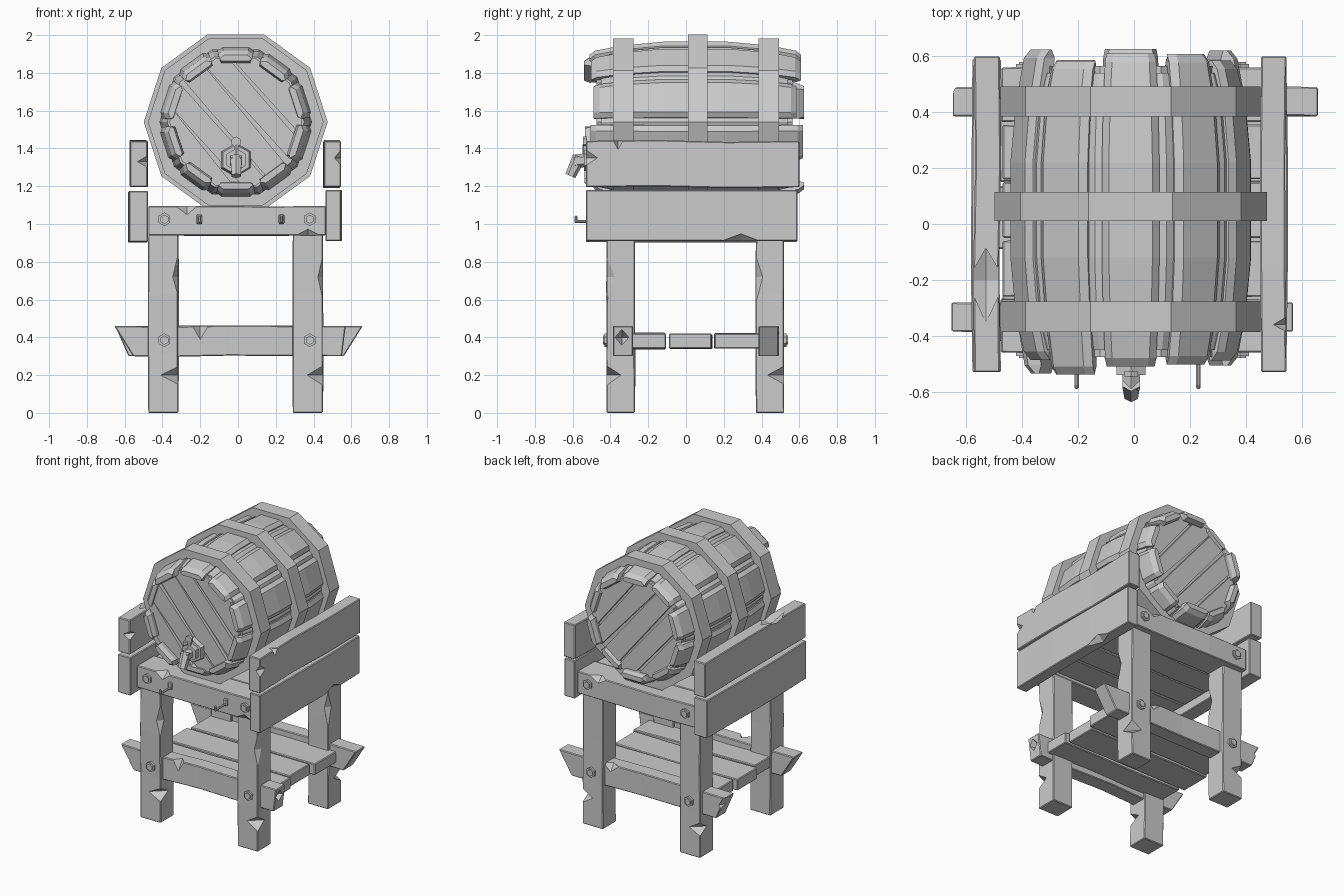
import bpy, bmesh, math, random
from mathutils import Vector, Matrix

if "Cube" in bpy.data.objects:
    bpy.data.objects.remove(bpy.data.objects["Cube"])

random.seed(4)
CX, CZ = -0.012, 1.54          # barrel axis
TAN = math.tan(math.pi / 10)


def finish(name, bm, bevel=0):
    bmesh.ops.recalc_face_normals(bm, faces=bm.faces)
    me = bpy.data.meshes.new(name)
    bm.to_mesh(me)
    bm.free()
    ob = bpy.data.objects.new(name, me)
    bpy.context.collection.objects.link(ob)
    if bevel:
        m = ob.modifiers.new("edge", 'BEVEL')
        m.width, m.segments = bevel, 1
    return ob


def loft(name, rings, closed=False, bevel=0):
    """Skin a list of equal-length point rings; cap the ends unless closed."""
    bm = bmesh.new()
    vs = [[bm.verts.new(p) for p in r] for r in rings]
    n = len(vs[0])
    for i in range(len(vs) if closed else len(vs) - 1):
        a, b = vs[i], vs[(i + 1) % len(vs)]
        for j in range(n):
            bm.faces.new((a[j], a[(j + 1) % n], b[(j + 1) % n], b[j]))
    if not closed:
        bm.faces.new(vs[0])
        bm.faces.new(vs[-1])
    return finish(name, bm, bevel)


def beam(name, x, y, z, axis, jitter=0.006, segs=3, skew=(0, 0)):
    """Rough timber along an axis; skew shortens the low-side ends."""
    lims = [x, y, z]
    u, v = [i for i in range(3) if i != axis]
    rings = []
    for i in range(segs + 1):
        t = i / segs
        du, dv = [random.uniform(-jitter, jitter) if 0 < i < segs else 0 for _ in "ab"]
        ring = []
        for a, b in ((0, 0), (1, 0), (1, 1), (0, 1)):
            p = [0, 0, 0]
            p[axis] = lims[axis][0] * (1 - t) + lims[axis][1] * t
            p[u] = lims[u][a] + du
            p[v] = lims[v][b] + dv
            if b == 0:
                p[axis] += skew[0] if i == 0 else (skew[1] if i == segs else 0)
            ring.append(p)
        rings.append(ring)
    return loft(name, rings, bevel=0.005)


def chip(ob, loc, size):
    """Cut a wedge-shaped chip out of a timber edge."""
    bm = bmesh.new()
    bmesh.ops.create_cone(bm, cap_ends=True, segments=4, radius1=1, radius2=0, depth=1e-6)
    bm.clear()
    bmesh.ops.create_icosphere(bm, subdivisions=1, radius=1)
    bm.clear()
    pts = [(1, 0, 0), (-1, 0, 0), (0, 1, 0), (0, -1, 0), (0, 0, 1), (0, 0, -1)]
    vs = [bm.verts.new([c * s * random.uniform(.85, 1.1) + l for c, s, l in zip(p, size, loc)]) for p in pts]
    for a in (0, 1):
        for b in (2, 3):
            for c in (4, 5):
                bm.faces.new((vs[a], vs[b], vs[c]))
    cut = finish("chip_cutter", bm)
    cut.hide_render = True
    cut.hide_viewport = True
    m = ob.modifiers.new("chip", 'BOOLEAN')
    m.operation, m.object, m.solver = 'DIFFERENCE', cut, 'EXACT'


def tube(name, p0, p1, r0, r1=None, sides=6):
    p0, p1 = Vector(p0), Vector(p1)
    bm = bmesh.new()
    rot = (p1 - p0).to_track_quat('Z', 'Y').to_matrix().to_4x4()
    bmesh.ops.create_cone(bm, cap_ends=True, segments=sides, radius1=r0, radius2=r0 if r1 is None else r1,
                          depth=(p1 - p0).length, matrix=Matrix.Translation((p0 + p1) / 2) @ rot)
    return finish(name, bm)


def decagon(apothem, y):
    r = apothem / math.cos(math.pi / 10)
    return [(CX + r * math.cos(k * math.pi / 5), y, CZ + r * math.sin(k * math.pi / 5)) for k in range(10)]


# Barrel body under the staves
rows = [(-.45, .345), (-.335, .375), (-.12, .395), (.22, .395), (.44, .375), (.54, .345)]
loft("barrel_body", [decagon(a, y) for y, a in rows])

# Staves, one per side, with uneven ends
for k in range(10):
    ang = math.pi / 2 + k * math.pi / 5
    out, side = Vector((math.cos(ang), 0, math.sin(ang))), Vector((-math.sin(ang), 0, math.cos(ang)))
    f = -.51 + random.uniform(-.04, .03) * (k > 0)
    b = .61 + random.uniform(-.03, .025) * (k > 0)
    hw = random.uniform(.095, .112)
    rings = []
    for y, a, c in ((f, .355, .01), (f + .03, .378, 0), (-.335, .405, 0), (-.12, .425, 0), (.22, .425, 0),
                    (.44, .405, 0), (b - .03, .378, 0), (b, .355, .01)):
        w = hw * a / .42
        sec = [(-w + .025, a), (w - .025, a), (w, a - .022), (w - .01, min(a - .06, .335) + c),
               (-w + .01, min(a - .06, .335) + c), (-w, a - .022)]
        if abs(y) > .47:
            sec[3], sec[4] = (w - .015, .312 + c), (-w + .015, .312 + c)
        rings.append([Vector((CX, y, CZ)) + side * s + out * o for s, o in sec])
    loft("barrel_stave", rings)

# Hoops
for y0, y1, a in ((-.387, -.278, .442), (.01, .115, .463), (.385, .492, .442)):
    loft("barrel_hoop", [decagon(a, y0), decagon(a, y1), decagon(a - .06, y1), decagon(a - .06, y0)], closed=True)

# Diagonal head planks at both ends
across = Vector((.76, 0, .65))
for y0, y1 in ((-.475, -.44), (.53, .565)):
    cuts = [-.36, -.21, -.075, .07, .20, .36]
    for lo, hi in zip(cuts, cuts[1:]):
        bm = bmesh.new()
        bot = [bm.verts.new(p) for p in decagon(.335, y0)]
        top = [bm.verts.new(p) for p in decagon(.335, y1)]
        bm.faces.new(bot)
        bm.faces.new(top)
        for i in range(10):
            j = (i + 1) % 10
            bm.faces.new((bot[i], bot[j], top[j], top[i]))
        for d, s in ((lo + .009, -1), (hi - .009, 1)):
            tilt = across + Vector((0, 0, random.uniform(-.05, .05)))
            res = bmesh.ops.bisect_plane(bm, geom=bm.verts[:] + bm.edges[:] + bm.faces[:],
                                         plane_co=Vector((CX, 0, CZ)) + across * d, plane_no=tilt * s, clear_outer=True)
            bmesh.ops.holes_fill(bm, edges=[e for e in res['geom_cut'] if isinstance(e, bmesh.types.BMEdge)])
        finish("barrel_head_plank", bm)

# Tap
tx, tz = -.01, 1.34
tube("tap_flange", (tx, -.46, tz), (tx, -.505, tz), .092, .08)
tube("tap_collar", (tx, -.5, tz), (tx, -.54, tz), .06)
tube("tap_body", (tx, -.52, tz), (tx, -.59, tz - .01), .036)
tube("tap_spout", (tx, -.565, tz + .015), (tx, -.612, tz - .085), .036, .028)
tube("tap_stem", (tx, -.535, tz), (tx, -.535, 1.42), .014)
tube("tap_handle", (tx, -.545, 1.435), (tx, -.525, 1.435), .028)

# Deck planks under the barrel; outer two are the front and back rails
rail_f = beam("front_rail", (-.475, .465), (-.46, -.27), (.94, 1.095), 0)
rail_b = beam("back_rail", (-.475, .465), (.365, .56), (.94, 1.095), 0)
for y0, y1 in ((-.26, -.06), (-.05, .15), (.16, .355)):
    beam("deck_plank", (-.47, .46), (y0, y1), (.95, 1.085), 0)
chip(rail_f, (-.27, -.46, 1.1), (.07, .06, .05))
chip(rail_f, (.37, -.46, .94), (.07, .03, .03))
chip(rail_b, (.3, .56, 1.1), (.09, .05, .05))

# Side boards
lu = beam("left_upper_board", (-.572, -.48), (-.53, .6), (1.195, 1.44), 1)
ll = beam("left_lower_board", (-.578, -.476), (-.53, .59), (.905, 1.175), 1)
ru = beam("right_upper_board", (.455, .545), (-.53, .6), (1.195, 1.44), 1)
rl = beam("right_lower_board", (.463, .545), (-.53, .59), (.91, 1.18), 1)
chip(lu, (-.48, -.53, 1.33), (.05, .06, .03))
chip(lu, (-.53, -.2, 1.44), (.09, .15, .03))
chip(ru, (.545, -.53, 1.35), (.04, .06, .04))
chip(ru, (.545, -.36, 1.44), (.05, .03, .05))
chip(rl, (.545, .29, .91), (.05, .11, .045))

# Legs
for x0 in (-.475, .29):
    for y0 in (-.42, .37):
        leg = beam("leg", (x0, x0 + .16), (y0, y0 + .15), (0, .945), 2, .004)
        inner = x0 + .16 if x0 < 0 else x0
        outer = x0 if x0 < 0 else x0 + .16
        face = y0 if y0 < 0 else y0 + .15
        chip(leg, (inner if y0 < 0 and x0 < 0 else outer, face, .2), (.09, .09, .05))
        chip(leg, (outer if x0 > 0 else inner, -.42 if y0 < 0 else .37, .72), (.03, .04, .13))

# Stretchers through the legs, with slanted ends
sf = beam("front_stretcher", (-.655, .57), (-.385, -.28), (.3, .46), 0, .005, 4, (.1, -.02))
sb = beam("back_stretcher", (-.65, .66), (.385, .49), (.3, .46), 0, .005, 4, (.07, -.1))
chip(sf, (-.2, -.385, .46), (.04, .05, .07))
chip(sf, (.57, -.34, .4), (.08, .04, .05))
chip(sb, (-.65, .49, .4), (.05, .1, .08))
chip(sb, (.25, .49, .46), (.06, .04, .05))

# Shelf planks
for y0, y1, x0, x1 in ((-.285, -.105, -.47, .49), (-.09, .135, -.5, .47), (.15, .39, -.48, .5)):
    beam("shelf_plank", (x0, x1), (y0, y1), (.34, .42), 0)

# Bolts and hooks
for x in (-.39, .38):
    for z, yf, yb in ((1.025, -.46, .56), (.385, -.42, .52)):
        for y, d in ((yf, -1), (yb, 1)):
            tube("bolt_head", (x, y - .01 * d, z), (x, y + .012 * d, z), .036)
            tube("bolt_tip", (x, y, z), (x, y + .02 * d, z), .024)
for x in (-.205, .23):
    beam("hook_plate", (x - .015, x + .015), (-.475, -.45), (1.0, 1.05), 2, 0, 1)
    beam("hook_arm", (x - .008, x + .008), (-.585, -.46), (1.005, 1.02), 1, 0, 1)
    beam("hook_tip", (x - .008, x + .008), (-.59, -.575), (1.005, 1.045), 2, 0, 1)
